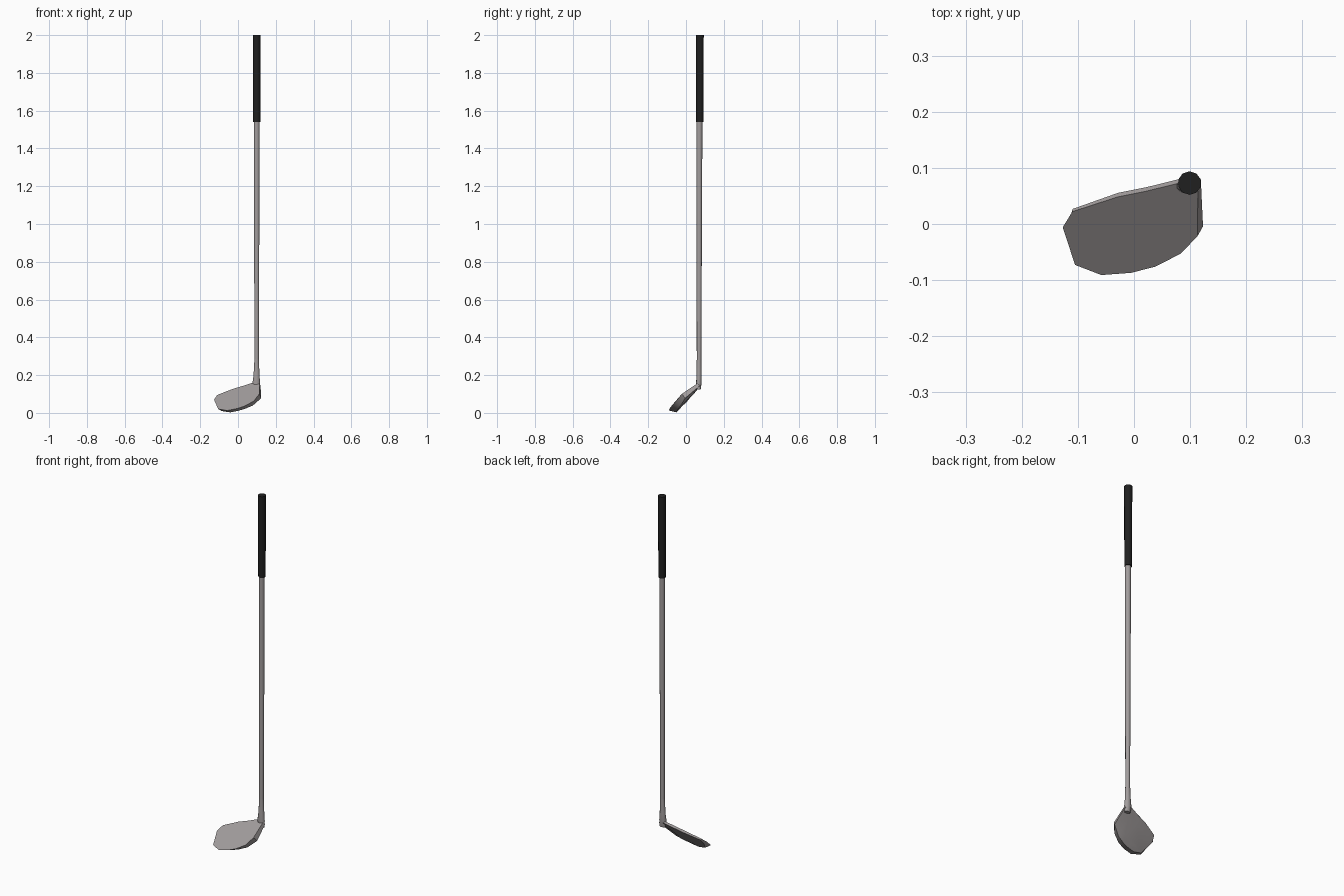
import bpy, bmesh, math
from mathutils import Vector

if "Cube" in bpy.data.objects:
    bpy.data.objects.remove(bpy.data.objects["Cube"])


def material(name, rgb):
    m = bpy.data.materials.new(name)
    m.diffuse_color = (*rgb, 1)
    m.use_nodes = True
    m.node_tree.nodes["Principled BSDF"].inputs["Base Color"].default_value = m.diffuse_color
    return m


steel = material("brushed steel", (0.36, 0.335, 0.335))
rubber = material("black rubber", (0.014, 0.014, 0.014))


def loft(name, rings, mat, angle):
    """Skin closed rings of points and cap both ends."""
    bm = bmesh.new()
    vr = [[bm.verts.new(p) for p in r] for r in rings]
    for a, b in zip(vr, vr[1:]):
        for i in range(len(a)):
            j = (i + 1) % len(a)
            bm.faces.new((a[i], a[j], b[j], b[i]))
    bm.faces.new(vr[0][::-1])
    bm.faces.new(vr[-1])
    bmesh.ops.recalc_face_normals(bm, faces=bm.faces[:])
    me = bpy.data.meshes.new(name)
    bm.to_mesh(me)
    bm.free()
    me.materials.append(mat)
    ob = bpy.data.objects.new(name, me)
    bpy.context.collection.objects.link(ob)
    bpy.ops.object.select_all(action='DESELECT')
    ob.select_set(True)
    bpy.context.view_layer.objects.active = ob
    bpy.ops.object.shade_smooth_by_angle(angle=math.radians(angle))
    return ob


def ring(z, rx, ry, x=0.099, y=0.073, n=10):
    return [(x + rx * math.cos(math.tau * (i + .5) / n),
             y + ry * math.sin(math.tau * (i + .5) / n), z) for i in range(n)]


# Grip, shaft and the flared hosel that joins the head
loft("grip", [ring(1.54, .02, .02), ring(2.0, .021, .021)], rubber, 40)
loft("shaft", [ring(.27, .0125, .012, y=.069), ring(1.55, .016, .016, y=.071)], steel, 50)
loft("hosel", [ring(.125, .017, .011, x=.1, y=.067),
               ring(.16, .021, .0145, x=.097, y=.068),
               ring(.20, .0165, .0135, x=.098, y=.069),
               ring(.285, .0125, .012, y=.069)], steel, 50)

# Head: face outline seen from above, then (scale, depth) of the back rim
outline = [
    (-.127, -.006, .93, .016), (-.105, -.073, .85, .026),
    (-.058, -.091, .77, .034), (-.005, -.087, .77, .034),
    (.038, -.076, .80, .034), (.083, -.053, .90, .033),
    (.113, -.022, 1.06, .030), (.114, .060, 1.03, .018),
    (.085, .074, 1.0, .012), (.020, .058, 1.0, .012),
    (-.030, .048, 1.0, .012), (-.110, .022, 1.0, .008)]
back = Vector((.108, .617, -.78))
mid = Vector((0, -.01, .085))


def on_face(x, y):
    return Vector((x, y, .0925 + .138 * x + .79 * y))


face, rim, bulge = [], [], []
for x, y, s, d in outline:
    p = on_face(x, y)
    if x > .11 and y < 0:
        p.z += .01          # heel corner lifts slightly
    q = mid + (p - mid) * s + back * d
    r = mid + (p - mid) * s * .6 + back * (d * .6 + .012)
    q.z = max(q.z, 0)
    face.append(p)
    rim.append(q)
    bulge.append(r)
loft("club_head", [face, rim, bulge], steel, 40)
